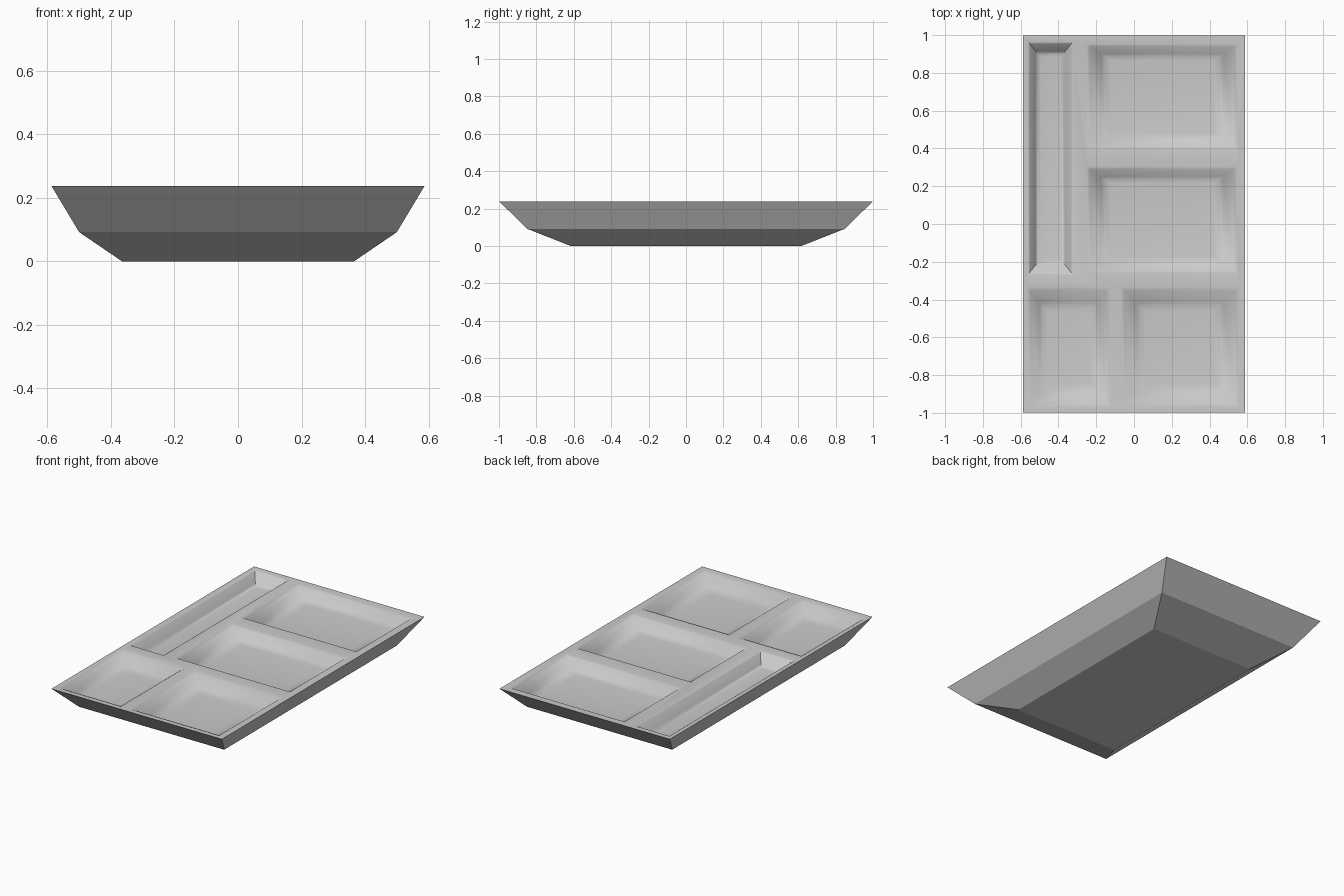
import bpy, bmesh, math

if "Cube" in bpy.data.objects:
    bpy.data.objects.remove(bpy.data.objects["Cube"])

TOP = 0.237
bm = bmesh.new()


def ring(x0, x1, y0, y1, z):
    return [bm.verts.new(p) for p in ((x0, y0, z), (x1, y0, z), (x1, y1, z), (x0, y1, z))]


def bridge(a, b, smooth):
    for i in range(4):
        j = (i + 1) % 4
        bm.faces.new((a[i], a[j], b[j], b[i])).smooth = smooth


def loop_edges(r):
    return [bm.edges.get((r[i], r[(i + 1) % 4])) for i in range(4)]


# Outer hull: flat base and two flared bands
hull = [ring(-x, x, -y, y, z) for x, y, z in
        ((0.365, 0.617, 0), (0.50, 0.85, 0.092), (0.587, 0.997, TOP))]
bm.faces.new(hull[0][::-1])
for a, b in zip(hull, hull[1:]):
    bridge(a, b, False)
rim_edges = loop_edges(hull[-1])

# Compartments: opening x0, x1, y0, y1, then wall run in x and y
pockets = (
    (-0.555, -0.33, -0.26, 0.957, 0.04, 0.05),
    (-0.24, 0.535, 0.405, 0.945, 0.075, 0.052),
    (-0.24, 0.535, -0.25, 0.295, 0.075, 0.052),
    (-0.555, -0.137, -0.957, -0.345, 0.062, 0.08),
    (-0.058, 0.543, -0.957, -0.345, 0.08, 0.08),
)
# wall profile: fraction of wall run, depth below the rim
profile = ((-0.15, 0), (0.08, 0.007), (0.85, 0.055), (1.15, 0.064), (1.5, 0.067))
for x0, x1, y0, y1, wx, wy in pockets:
    rings = [ring(x0 + wx * t, x1 - wx * t, y0 + wy * t, y1 - wy * t, TOP - d)
             for t, d in profile]
    for a, b in zip(rings, rings[1:]):
        bridge(a, b, True)
    bm.faces.new(rings[-1]).smooth = True
    rim_edges += loop_edges(rings[0])

# Flat rim and dividers between the compartments
fill = bmesh.ops.triangle_fill(bm, edges=rim_edges, use_beauty=True)
for g in fill["geom"]:
    if isinstance(g, bmesh.types.BMFace):
        g.smooth = True

bmesh.ops.recalc_face_normals(bm, faces=bm.faces)
for e in bm.edges:
    if e.calc_face_angle(0) > math.radians(40):
        e.smooth = False

mesh = bpy.data.meshes.new("compartment_tray")
bm.to_mesh(mesh)
bm.free()
bpy.context.collection.objects.link(bpy.data.objects.new("compartment_tray", mesh))
